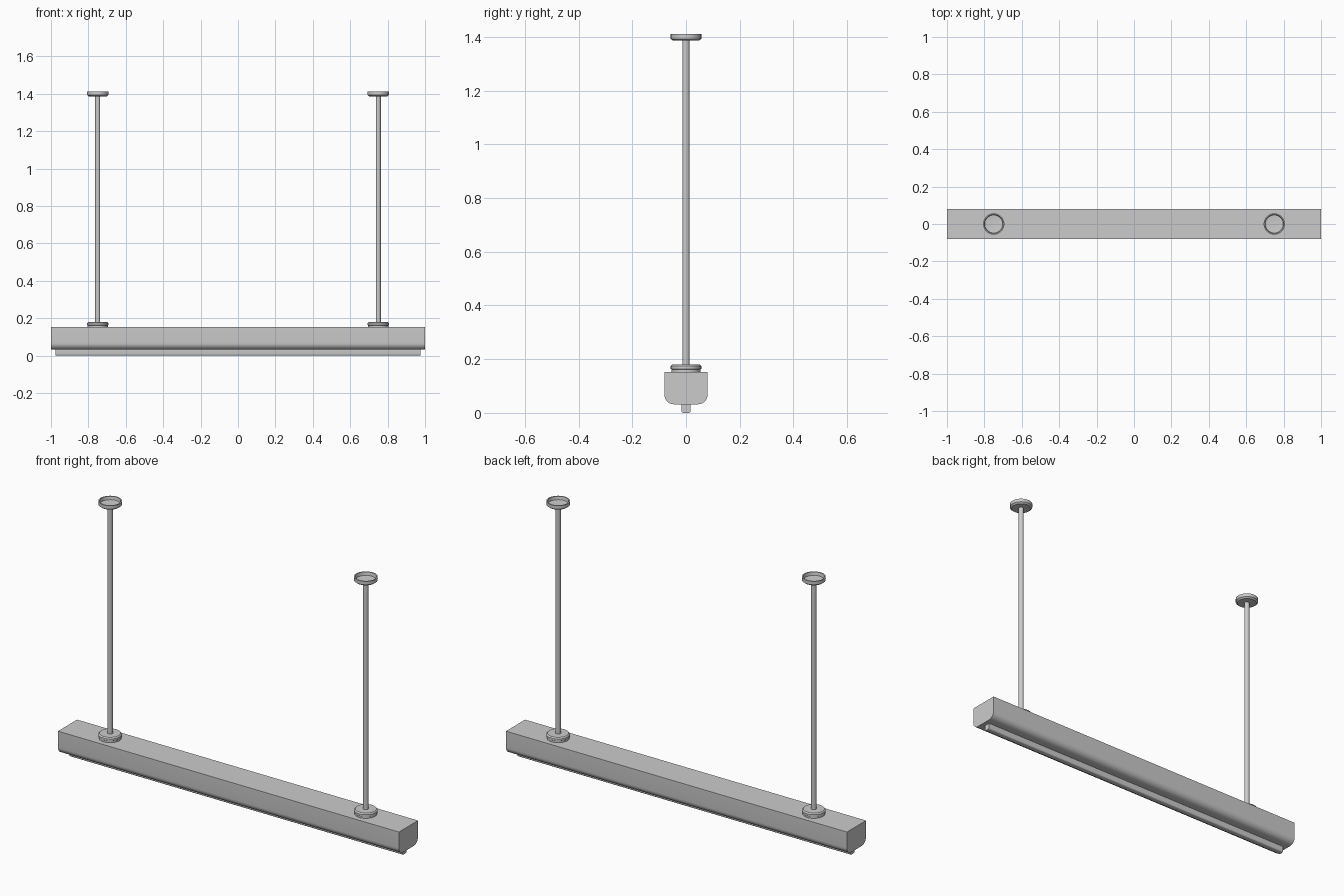
import bpy, bmesh, math

if "Cube" in bpy.data.objects:
    bpy.data.objects.remove(bpy.data.objects["Cube"])


def make_object(name, bm):
    bmesh.ops.recalc_face_normals(bm, faces=bm.faces)
    mesh = bpy.data.meshes.new(name)
    bm.to_mesh(mesh)
    bm.free()
    ob = bpy.data.objects.new(name, mesh)
    bpy.context.collection.objects.link(ob)
    bpy.context.view_layer.objects.active = ob
    ob.select_set(True)
    bpy.ops.object.shade_smooth_by_angle(angle=math.radians(32))
    ob.select_set(False)
    return ob


def extrude_x(name, half, half_len):
    """Bar along x from the right half (y, z) of a symmetric section."""
    section = half + [(-y, z) for y, z in reversed(half)]
    bm = bmesh.new()
    face = bm.faces.new([bm.verts.new((-half_len, y, z)) for y, z in section])
    ext = bmesh.ops.extrude_face_region(bm, geom=[face])
    verts = [g for g in ext["geom"] if isinstance(g, bmesh.types.BMVert)]
    bmesh.ops.translate(bm, verts=verts, vec=(2 * half_len, 0, 0))
    return make_object(name, bm)


def lathe(name, profile, x, steps=32):
    """Revolve (radius, z) points about a vertical axis at x."""
    bm = bmesh.new()
    vs = [bm.verts.new((x + r, 0, z)) for r, z in profile]
    es = [bm.edges.new(p) for p in zip(vs, vs[1:])]
    bmesh.ops.spin(bm, geom=vs + es, cent=(x, 0, 0), axis=(0, 0, 1),
                   angle=2 * math.pi, steps=steps, use_duplicate=False)
    bmesh.ops.remove_doubles(bm, verts=bm.verts, dist=1e-5)
    return make_object(name, bm)


def arc(cy, cz, r, n=8):
    """Quarter round from the bottom to the outer side."""
    return [(cy + r * math.sin(t), cz - r * math.cos(t))
            for t in (math.pi / 2 * i / n for i in range(n + 1))]


# Long housing with rounded lower edges
extrude_x("housing", arc(0.045, 0.067, 0.035) + [(0.08, 0.153)], 1.0)

# Slim light strip below the housing
extrude_x("light_strip", arc(0.009, 0.008, 0.008, 4) + [(0.017, 0.04)], 0.977)

# Two hanging rods with a base collar and an open ceiling cup
for side, x in (("left", -0.75), ("right", 0.75)):
    lathe(side + "_rod", [(0, 0.16), (0.0135, 0.16), (0.0135, 1.39), (0, 1.39)], x, 16)
    lathe(side + "_collar", [(0, 0.152), (0.054, 0.152), (0.054, 0.162), (0.057, 0.164),
                             (0.057, 0.174), (0.051, 0.18), (0, 0.18)], x)
    lathe(side + "_ceiling_cup", [(0, 1.386), (0.048, 1.386), (0.057, 1.393), (0.057, 1.411),
                                  (0.051, 1.411), (0.048, 1.394), (0, 1.389)], x)
